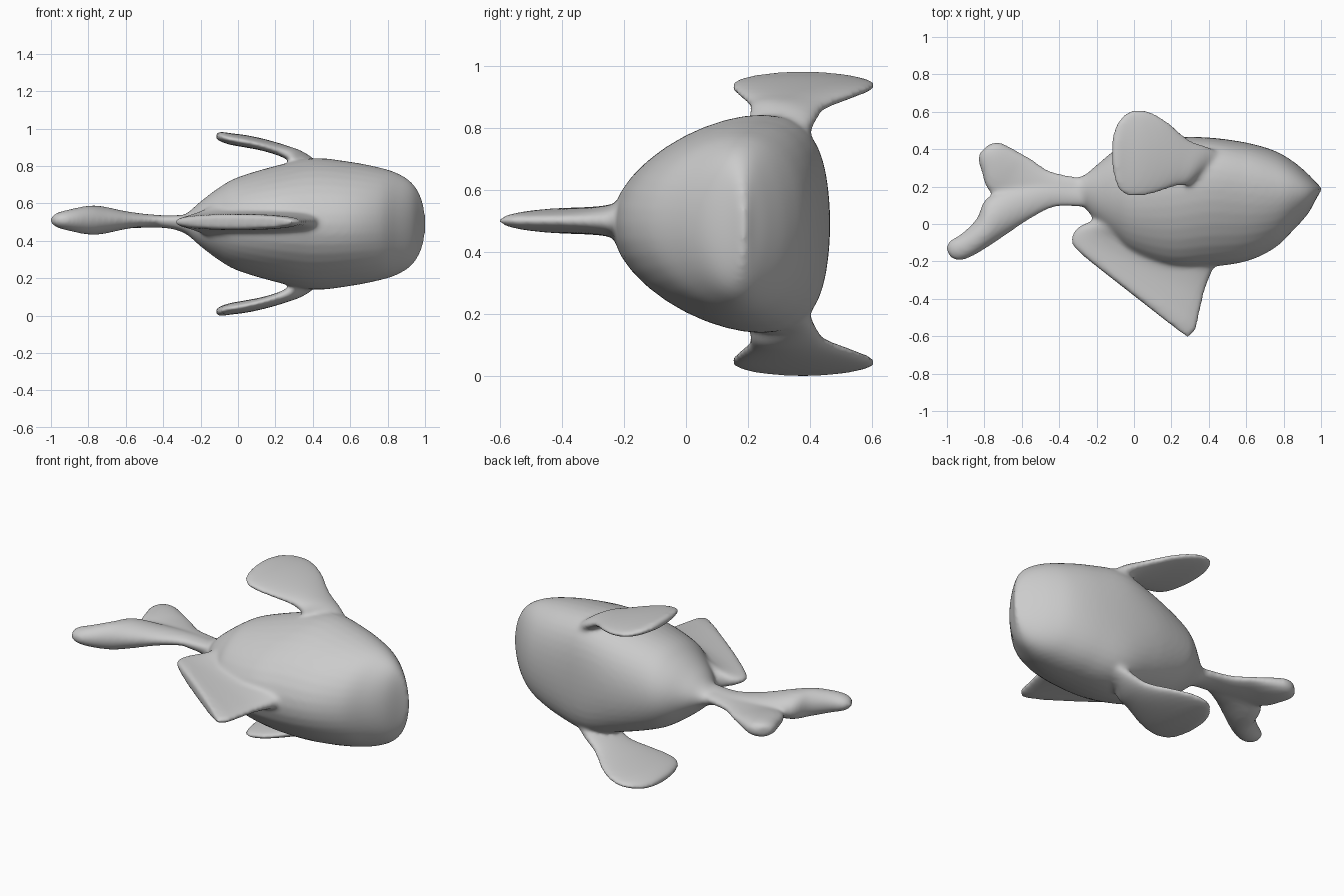
import bpy, bmesh, math
from mathutils import Vector

MID = 0.49      # mirror plane height of the fish
SEG = 40        # points around each cross-section
STEPS = 6       # in-between sections per station


def spline(p0, p1, p2, p3, t):
    """Catmull-Rom blend of equal-length number lists."""
    return [0.5 * (2 * b + (c - a) * t + (2 * a - 5 * b + 4 * c - d) * t * t
                   + (3 * b - a - 3 * c + d) * t ** 3)
            for a, b, c, d in zip(p0, p1, p2, p3)]


def loft(bm, stations, power=1.0):
    """Skin sections: (xyz of edge A, xyz of edge B, half thickness in z, egg shift in y)."""
    n = len(stations)
    rows = []
    for i in range(n - 1):
        quad = [stations[max(0, min(n - 1, i + k))] for k in (-1, 0, 1, 2)]
        rows += [spline(*quad, s / STEPS) for s in range(STEPS)]
    rows.append(stations[-1])
    rings = []
    for r in rows:
        a, b = Vector(r[0:3]), Vector(r[3:6])
        mid, half, thick = (a + b) / 2, (a - b) / 2, max(r[6], 0.003)
        ring = []
        for k in range(SEG):
            u = 2 * math.pi * k / SEG
            s = math.sin(u)
            rise = math.copysign(abs(s) ** power, s) * thick
            ring.append(bm.verts.new(mid + half * math.cos(u) + Vector((0, r[7] * s * s, rise))))
        rings.append(ring)
    faces = []
    for p, q in zip(rings, rings[1:]):
        for k in range(SEG):
            j = (k + 1) % SEG
            faces.append(bm.faces.new((p[k], p[j], q[j], q[k])))
    faces += [bm.faces.new(rings[0]), bm.faces.new(rings[-1])]
    bmesh.ops.recalc_face_normals(bm, faces=faces)


def flat(rows, z):
    """Expand (ax, ay, bx, by, half thickness) to stations at one height."""
    return [(ax, ay, z, bx, by, z, h, 0) for ax, ay, bx, by, h in rows]


bm = bmesh.new()

# Body: x, upper y, lower y, half height, egg shift
body = [(-0.42, 0.25, 0.10, 0.02, 0), (-0.34, 0.25, 0.10, 0.03, 0), (-0.27, 0.26, 0.09, 0.06, 0),
        (-0.2, 0.315, 0.01, 0.12, 0), (-0.1, 0.395, -0.085, 0.195, 0.02), (0.0, 0.43, -0.165, 0.25, 0.05),
        (0.2, 0.462, -0.235, 0.31, 0.1), (0.4, 0.462, -0.23, 0.352, 0.13), (0.6, 0.435, -0.2, 0.332, 0.1),
        (0.75, 0.392, -0.13, 0.303, 0.06), (0.85, 0.335, -0.035, 0.272, 0.03), (0.93, 0.268, 0.055, 0.22, 0.01),
        (0.98, 0.215, 0.145, 0.14, 0), (1.002, 0.195, 0.18, 0.05, 0)]
loft(bm, [(x, t, MID, x, b, MID, h, e) for x, t, b, h, e in body])

# Tail lobes
loft(bm, flat([(-0.3, 0.25, -0.3, 0.12, 0.03), (-0.45, 0.285, -0.5, 0.1, 0.03),
               (-0.55, 0.35, -0.7, 0.12, 0.035), (-0.62, 0.388, -0.785, 0.19, 0.045),
               (-0.68, 0.42, -0.815, 0.28, 0.048), (-0.725, 0.437, -0.832, 0.34, 0.042),
               (-0.775, 0.427, -0.825, 0.38, 0.028)], 0.50), 0.85)
loft(bm, flat([(-0.25, 0.2, -0.28, 0.09, 0.03), (-0.4, 0.22, -0.42, 0.09, 0.027),
               (-0.62, 0.2, -0.55, 0.03, 0.045), (-0.785, 0.14, -0.68, -0.055, 0.075),
               (-0.84, 0.03, -0.77, -0.115, 0.077), (-0.92, -0.05, -0.86, -0.17, 0.06),
               (-0.985, -0.09, -0.93, -0.195, 0.042), (-1.006, -0.13, -0.98, -0.182, 0.02)], 0.51))

# Front fin
loft(bm, flat([(-0.1, 0.1, 0.4, -0.06, 0.2), (-0.22, 0.02, 0.45, -0.19, 0.12),
               (-0.29, -0.01, 0.42, -0.25, 0.075), (-0.33, -0.05, 0.38, -0.36, 0.052),
               (-0.335, -0.1, 0.35, -0.49, 0.044), (-0.31, -0.135, 0.33, -0.57, 0.042),
               (-0.26, -0.18, 0.29, -0.61, 0.034)], 0.50), 0.8)

# Paired side fins, mirrored in height
side = [(0.5, 0.36, 0.75, 0.32, 0.2, 0.76, 0.05), (0.4, 0.41, 0.81, 0.29, 0.205, 0.84, 0.05),
        (0.29, 0.455, 0.87, 0.22, 0.2, 0.88, 0.035), (0.17, 0.555, 0.91, 0.12, 0.165, 0.91, 0.032),
        (0.06, 0.609, 0.932, 0.03, 0.146, 0.93, 0.033), (-0.03, 0.602, 0.944, -0.05, 0.156, 0.944, 0.031),
        (-0.09, 0.54, 0.956, -0.095, 0.21, 0.956, 0.026), (-0.12, 0.45, 0.96, -0.12, 0.32, 0.96, 0.014)]
for s in (1, -1):
    loft(bm, [(ax, ay, MID + s * (az - MID), bx, by, MID + s * (bz - MID), h, 0)
              for ax, ay, az, bx, by, bz, h in side], 0.9)

mesh = bpy.data.meshes.new("fish_body")
bm.to_mesh(mesh)
bm.free()
fish = bpy.data.objects.new("fish_body", mesh)
bpy.context.collection.objects.link(fish)

# Fuse all parts into one skin and soften the joins
remesh = fish.modifiers.new("fuse", 'REMESH')
remesh.mode = 'VOXEL'
remesh.voxel_size = 0.011
remesh.use_smooth_shade = True
soften = fish.modifiers.new("soften", 'SMOOTH')
soften.factor = 0.5
soften.iterations = 14
